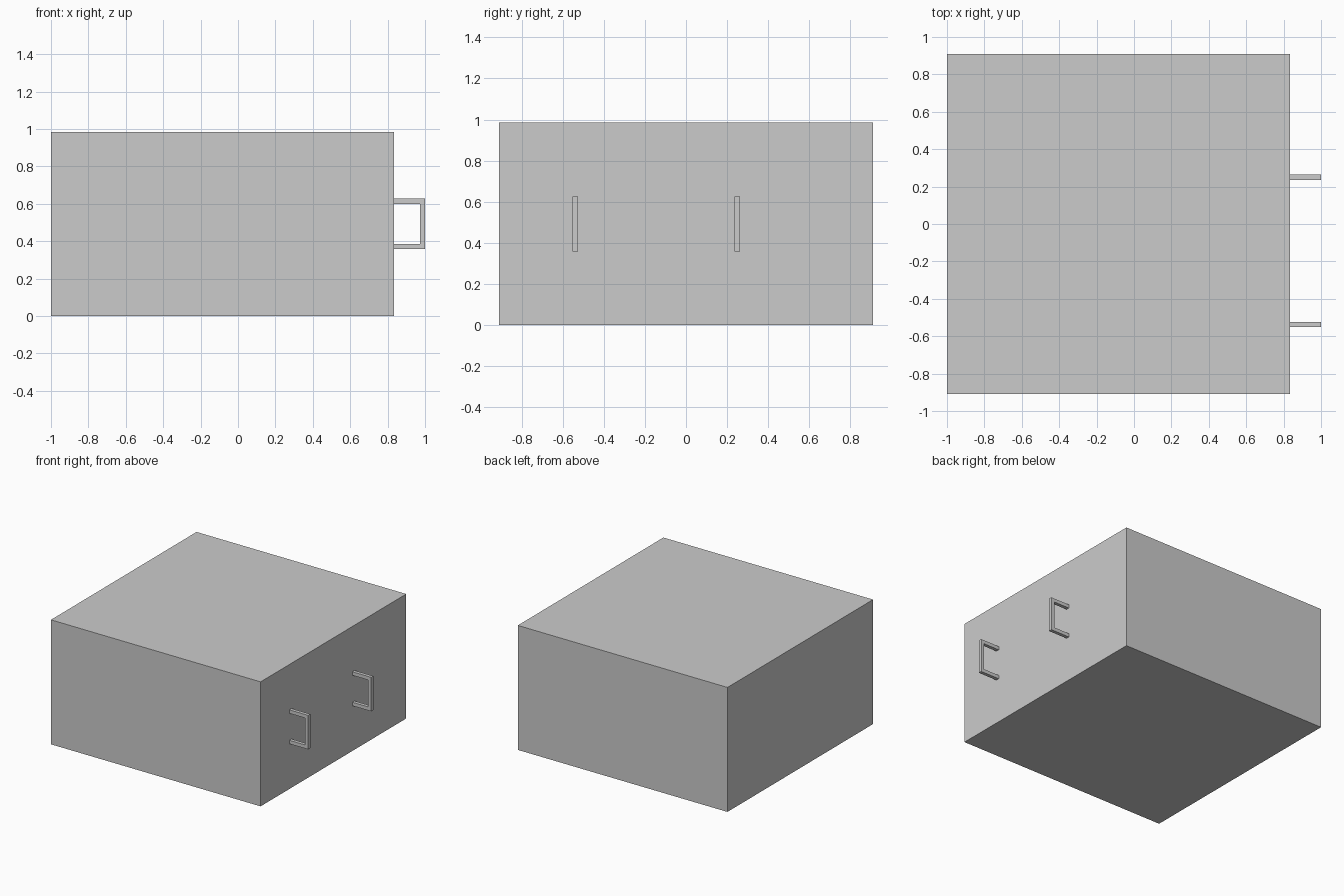
import bpy
import bmesh

if "Cube" in bpy.data.objects:
    bpy.data.objects.remove(bpy.data.objects["Cube"])


def make_object(name, bm):
    bmesh.ops.recalc_face_normals(bm, faces=bm.faces)
    mesh = bpy.data.meshes.new(name)
    bm.to_mesh(mesh)
    bm.free()
    obj = bpy.data.objects.new(name, mesh)
    bpy.context.collection.objects.link(obj)
    return obj


def extruded_profile(name, points, y0, y1):
    """Closed x/z profile extruded along y."""
    bm = bmesh.new()
    face = bm.faces.new([bm.verts.new((x, y0, z)) for x, z in points])
    out = bmesh.ops.extrude_face_region(bm, geom=[face])
    verts = [v for v in out["geom"] if isinstance(v, bmesh.types.BMVert)]
    bmesh.ops.translate(bm, verts=verts, vec=(0, y1 - y0, 0))
    return make_object(name, bm)


FRONT_X = 0.835   # face that carries the handles

# Cabinet body
extruded_profile("cabinet_body",
                 [(-1, 0), (FRONT_X, 0), (FRONT_X, 0.985), (-1, 0.985)],
                 -0.91, 0.91)

# Two square-section pull handles, each a single U-shaped bar
Z0, Z1, T = 0.358, 0.627, 0.028
u_shape = [(FRONT_X, Z0), (1, Z0), (1, Z1), (FRONT_X, Z1),
           (FRONT_X, Z1 - T), (1 - T, Z1 - T),
           (1 - T, Z0 + T), (FRONT_X, Z0 + T)]
for name, y in (("left_handle", -0.538), ("right_handle", 0.25)):
    extruded_profile(name, u_shape, y - 0.0135, y + 0.0135)
